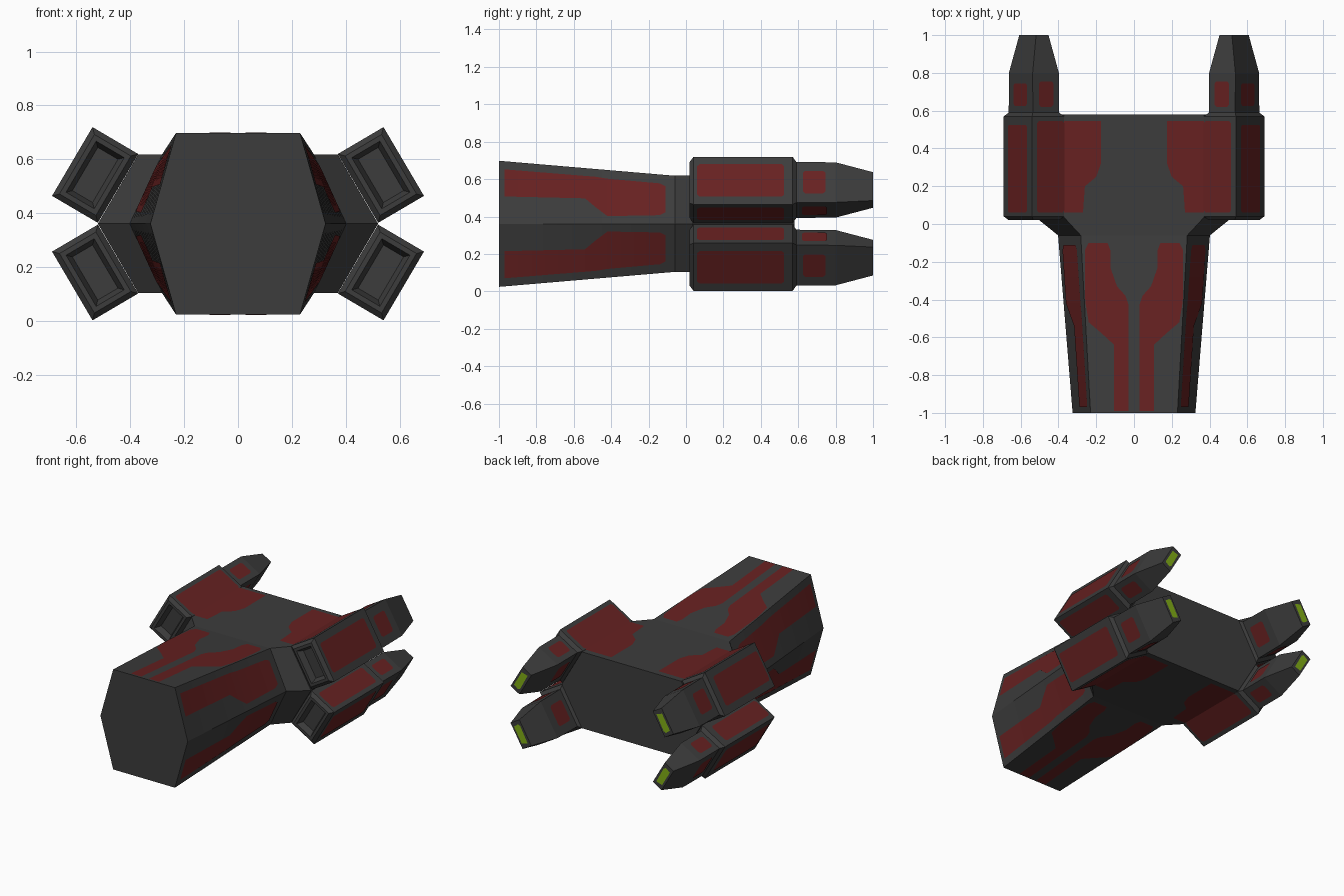
import bpy, bmesh, math
from mathutils import Vector

if "Cube" in bpy.data.objects:
    bpy.data.objects.remove(bpy.data.objects["Cube"])

ZC = 0.361                      # height of the horizontal symmetry plane
LIFT = 0.003                    # painted panels sit just above the surface


def material(name, rgb):
    m = bpy.data.materials.new(name)
    m.diffuse_color = (*rgb, 1)
    m.use_nodes = True
    m.node_tree.nodes["Principled BSDF"].inputs["Base Color"].default_value = m.diffuse_color
    return m


GREY = material("dark grey hull", (0.045, 0.045, 0.045))
RED = material("dark red paint", (0.135, 0.015, 0.015))
GREEN = material("lime exhaust glow", (0.22, 0.42, 0.008))


def finish(name, bm, mat):
    me = bpy.data.meshes.new(name)
    bm.to_mesh(me)
    bm.free()
    me.materials.append(mat)
    ob = bpy.data.objects.new(name, me)
    bpy.context.collection.objects.link(ob)


def loft(name, rings, mat):
    """Closed skin through a list of equal-length rings."""
    bm = bmesh.new()
    vs = [[bm.verts.new(p) for p in r] for r in rings]
    n = len(rings[0])
    for a, b in zip(vs, vs[1:]):
        for i in range(n):
            bm.faces.new((a[i], a[(i + 1) % n], b[(i + 1) % n], b[i]))
    bm.faces.new(vs[0])
    bm.faces.new(vs[-1])
    bmesh.ops.recalc_face_normals(bm, faces=bm.faces)
    finish(name, bm, mat)


def panel(name, rows, point, outward, mat=RED, step=0.08):
    """Thin painted panel: rows of (y, low, high) mapped by point(y, t)."""
    fine = []
    for (y0, a0, b0), (y1, a1, b1) in zip(rows, rows[1:]):
        n = max(1, math.ceil(abs(y1 - y0) / step))
        for k in range(n):
            f = k / n
            fine.append((y0 + (y1 - y0) * f, a0 + (a1 - a0) * f, b0 + (b1 - b0) * f))
    fine.append(rows[-1])
    bm = bmesh.new()
    vs = [(bm.verts.new(point(y, a)), bm.verts.new(point(y, b))) for y, a, b in fine]
    for p, q in zip(vs, vs[1:]):
        f = bm.faces.new((p[0], p[1], q[1], q[0]))
        f.normal_update()
        if f.normal.dot(outward) < 0:
            f.normal_flip()
    finish(name, bm, mat)


# Hull: six-sided section (top half width, middle half width, half height) along y
STATIONS = [(-1, .23, .325, .337), (-.06, .282, .402, .257),
            (.035, .37, .52, .257), (.58, .37, .52, .257)]


def section(y):
    for p, q in zip(STATIONS, STATIONS[1:]):
        if y <= q[0]:
            f = (y - p[0]) / (q[0] - p[0])
            return [p[i] + (q[i] - p[i]) * f for i in (1, 2, 3)]
    return STATIONS[-1][1:]


def hull_ring(y):
    t, m, h = section(y)
    return [(t, y, ZC + h), (m, y, ZC), (t, y, ZC - h),
            (-t, y, ZC - h), (-m, y, ZC), (-t, y, ZC + h)]


hull_ys = [-1 + .94 * i / 12 for i in range(13)] + [.035, .58]
loft("hull", [hull_ring(y) for y in hull_ys], GREY)

# Hull paint outlines
DECK = [(-.99, .028, .105), (-.64, .028, .105), (-.58, .028, .17), (-.52, .028, .24),
        (-.43, .028, .255), (-.38, .045, .26), (-.33, .09, .26), (-.23, .125, .26),
        (-.14, .125, .26), (-.10, .14, .24)]
REAR_DECK = [(.06, .27, .37), (.20, .26, .37), (.25, .20, .37), (.32, .175, .37),
             (.545, .175, .37)]
FLANK = [(-.97, .145, .29), (-.54, .135, .255), (-.48, .085, .25), (-.42, .04, .24),
         (-.14, .045, .215), (-.11, .06, .20)]

# Engine pod: local u runs down the long side of the section, v points outward
A, B = .148, .0985


def pod_point(sx, sz, u, v, y):
    return Vector((sx * (.53 + .507 * u + .862 * v), y,
                   ZC + sz * (.181 - .862 * u + .507 * v)))


# (y, half u, half v): recessed intake, bevelled block, tapering nozzle
POD = [(.06, A - .055, B - .055), (.02, A - .038, B - .038), (.02, A - .02, B - .02),
       (.04, A, B), (.57, A, B), (.59, A - .022, B - .018),
       (.80, A - .024, B - .018), (1.0, .088, .038)]


def pod_panel(name, sx, sz, axis, side, half, y0, y1, lo, hi):
    """Rectangle with trimmed corners on one long face of a pod."""
    def at(y, t):
        d = side * (half + LIFT)
        return pod_point(sx, sz, d, t, y) if axis == 0 else pod_point(sx, sz, t, d, y)
    out = at(0, 0) - pod_point(sx, sz, 0, 0, 0)
    c = .012
    panel(name, [(y0, lo + c, hi - c), (y0 + c, lo, hi), (y1 - c, lo, hi),
                 (y1, lo + c, hi - c)], at, out, step=1)


for sx, xs in ((1, "right"), (-1, "left")):
    for sz, zs in ((1, "upper"), (-1, "lower")):
        tag = f"{zs}_{xs}"

        # Hull paint
        def deck(y, t):
            return Vector((sx * t, y, ZC + sz * (section(y)[2] + LIFT)))

        def flank(y, t):
            top, mid, h = section(y)
            return Vector((sx * (mid + (top - mid) * t / h + LIFT), y,
                           ZC + sz * (t + LIFT * .4)))

        panel("deck_stripe_" + tag, DECK, deck, Vector((0, 0, sz)))
        panel("rear_deck_panel_" + tag, REAR_DECK, deck, Vector((0, 0, sz)))
        panel("flank_stripe_" + tag, FLANK, flank, Vector((sx, 0, 0)))

        # Engine pod
        loft("engine_pod_" + tag,
             [[pod_point(sx, sz, i * a, j * b, y)
               for i, j in ((-1, -1), (1, -1), (1, 1), (-1, 1))] for y, a, b in POD], GREY)

        # Paint on the pod block
        pod_panel("pod_inner_panel_" + tag, sx, sz, 0, -1, A, .06, .545, -B, .07)
        pod_panel("pod_under_panel_" + tag, sx, sz, 0, 1, A, .06, .525, -.06, .07)
        pod_panel("pod_outer_panel_" + tag, sx, sz, 1, 1, B, .06, .525, -.1, .1)

        # Paint on the four faces of the nozzle collar
        for side in (-1, 1):
            pod_panel("collar_narrow_panel_" + tag, sx, sz, 0, side, A - .022,
                      .62, .755, -.045, .045)
            pod_panel("collar_wide_panel_" + tag, sx, sz, 1, side, B - .018,
                      .625, .745, -.07, .07)

        # Exhaust glow on the nozzle end
        bm = bmesh.new()
        f = bm.faces.new([bm.verts.new(pod_point(sx, sz, u, v, 1.0 + LIFT / 2)) for u, v in
                          ((-.065, -.02), (-.055, .024), (.06, .024), (.065, -.014), (.05, -.024))])
        f.normal_update()
        if f.normal.y < 0:
            f.normal_flip()
        finish("exhaust_glow_" + tag, bm, GREEN)
